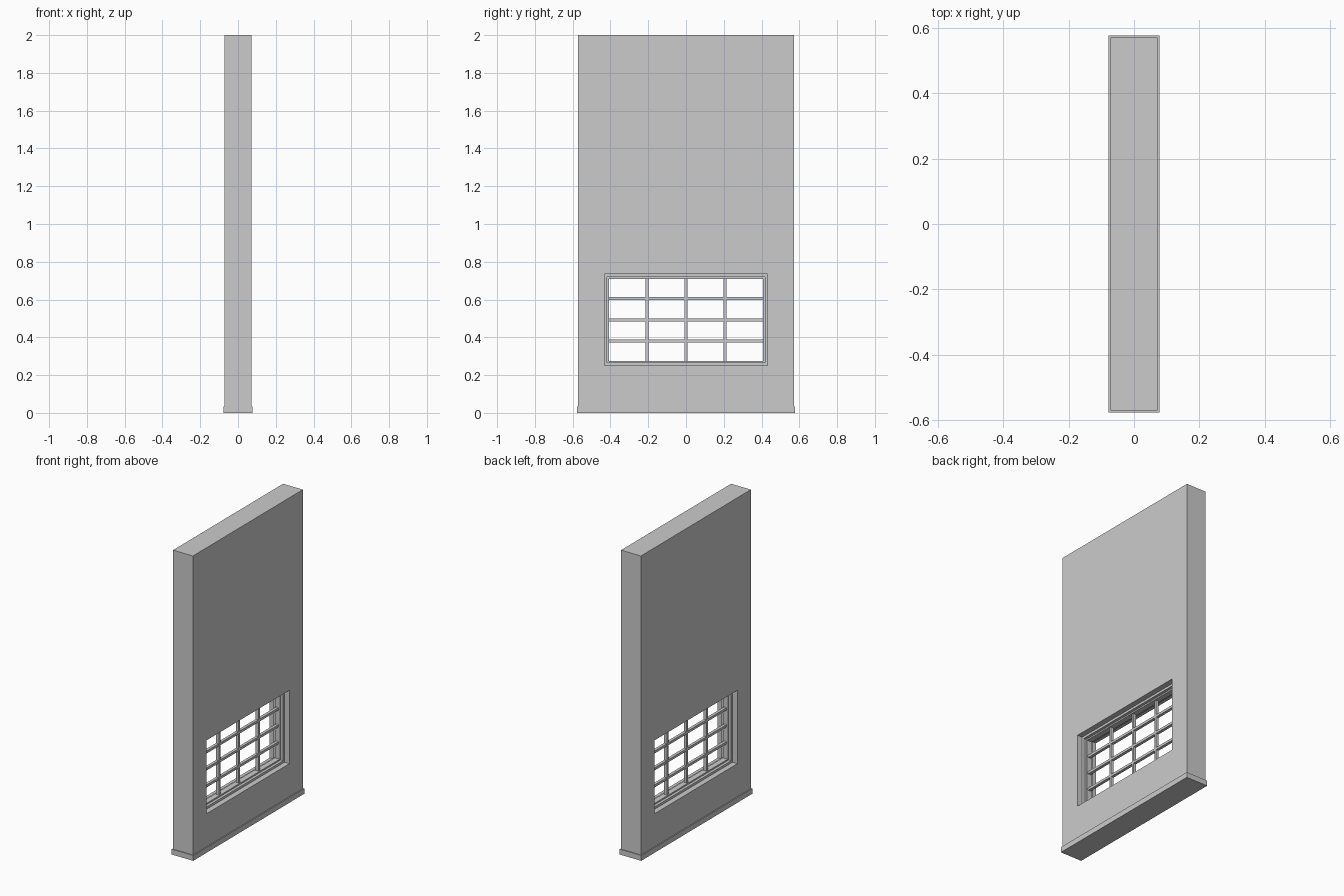
import bpy, bmesh

if "Cube" in bpy.data.objects:
    bpy.data.objects.remove(bpy.data.objects["Cube"])

ZC = 0.493  # window centre height


def add_box(bm, lo, hi):
    v = bmesh.ops.create_cube(bm, size=1)["verts"]
    for p in v:
        p.co = [lo[i] + (p.co[i] + 0.5) * (hi[i] - lo[i]) for i in range(3)]


def finish(name, bm):
    me = bpy.data.meshes.new(name)
    bm.to_mesh(me)
    bm.free()
    ob = bpy.data.objects.new(name, me)
    bpy.context.collection.objects.link(ob)
    return ob


def frame(name, hx, outer, inner):
    """Rectangular ring in the YZ plane; outer/inner = (y0, y1, z0, z1)."""
    bm = bmesh.new()
    loops = []
    for x in (-hx, hx):
        for y0, y1, z0, z1 in (outer, inner):
            loops.append([bm.verts.new((x, y, z)) for y, z in
                          ((y0, z0), (y1, z0), (y1, z1), (y0, z1))])
    a, b, c, d = loops
    for p, q in ((a, b), (b, d), (d, c), (c, a)):
        for i in range(4):
            j = (i + 1) % 4
            bm.faces.new((p[i], p[j], q[j], q[i]))
    bmesh.ops.recalc_face_normals(bm, faces=bm.faces)
    return finish(name, bm)


def rect(hy, hz):
    return (-hy, hy, ZC - hz, ZC + hz)


# Wall panel with a window opening
frame("wall", 0.072, (-0.571, 0.571, 0, 2), rect(0.432, 0.241))

# Skirting around the foot
bm = bmesh.new()
add_box(bm, (-0.078, -0.577, 0), (0.078, 0.577, 0.035))
finish("skirting", bm)

# Stepped window frame: casing, then sash
frame("window_casing", 0.036, rect(0.432, 0.241), rect(0.417, 0.226))
frame("window_sash", 0.018, rect(0.417, 0.226), rect(0.408, 0.217))

# Glazing bars
bm = bmesh.new()
for i in (-1, 0, 1):
    y, z = i * 0.206, ZC + i * 0.1115
    add_box(bm, (-0.01, y - 0.008, ZC - 0.217), (0.01, y + 0.008, ZC + 0.217))
    add_box(bm, (-0.0095, -0.408, z - 0.008), (0.0095, 0.408, z + 0.008))
finish("glazing_bars", bm)
